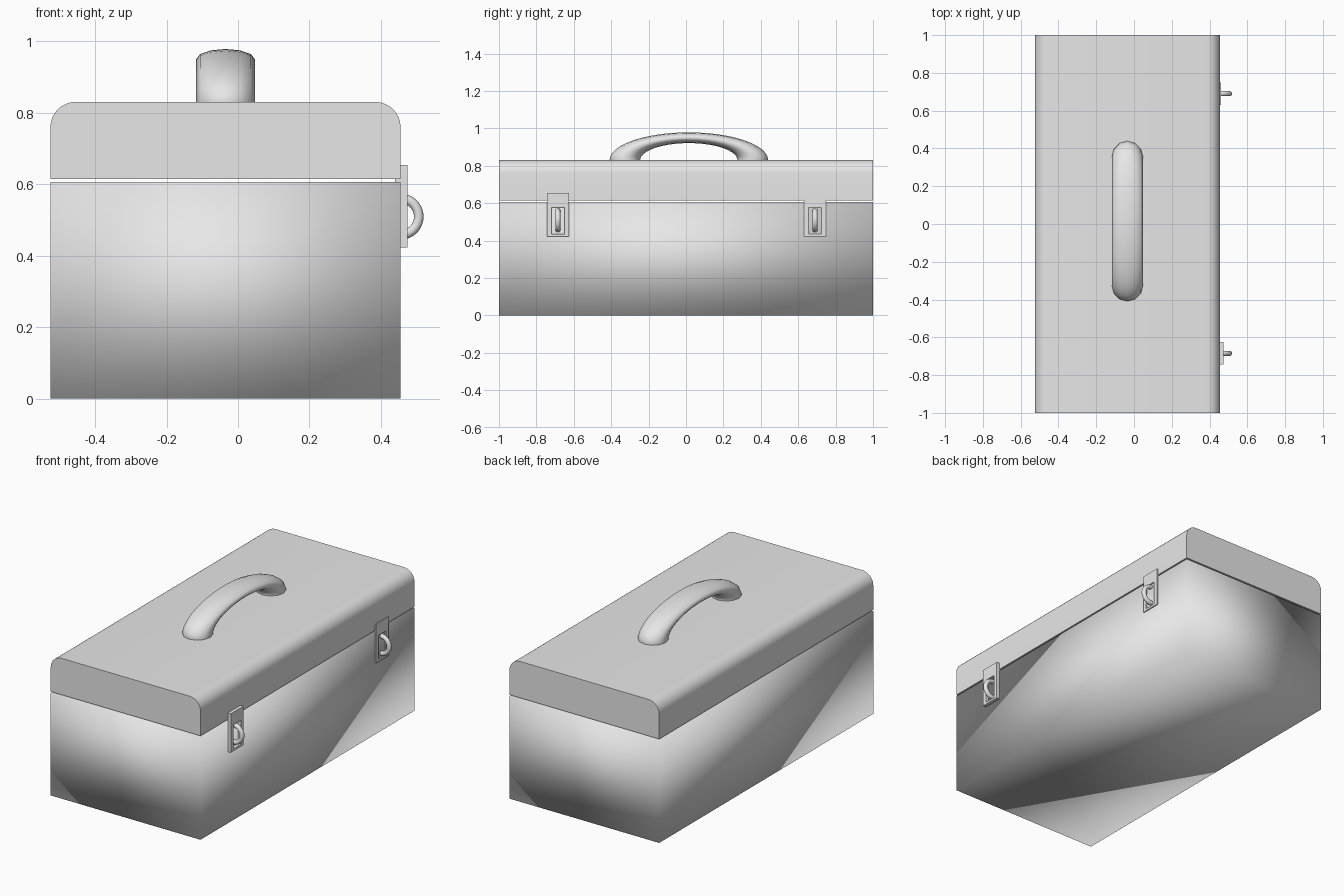
import bpy, bmesh, math
from mathutils import Matrix, Vector

cube = bpy.data.objects.get("Cube")
if cube:
    bpy.data.objects.remove(cube, do_unlink=True)

# Single plain metal colour
grey = bpy.data.materials.new("plain grey")
grey.use_nodes = True
grey.diffuse_color = (0.8, 0.8, 0.8, 1)
grey.node_tree.nodes["Principled BSDF"].inputs["Base Color"].default_value = (0.8, 0.8, 0.8, 1)


def add_object(name, bm):
    mesh = bpy.data.meshes.new(name)
    bm.to_mesh(mesh)
    bm.free()
    mesh.materials.append(grey)
    obj = bpy.data.objects.new(name, mesh)
    bpy.context.collection.objects.link(obj)
    bpy.ops.object.select_all(action="DESELECT")
    obj.select_set(True)
    bpy.context.view_layer.objects.active = obj
    return obj


def box(low, high):
    low, high = Vector(low), Vector(high)
    bm = bmesh.new()
    matrix = Matrix.Translation((low + high) / 2) @ Matrix.Diagonal((*(high - low), 1))
    bmesh.ops.create_cube(bm, size=1, matrix=matrix)
    return bm


def ring(name, centre, major, minor, segments, sides, squash=1):
    """Smooth ring standing in a plane; its axis is given by 'across'."""
    bpy.ops.mesh.primitive_torus_add(
        major_radius=major, minor_radius=minor,
        major_segments=segments, minor_segments=sides)
    obj = bpy.context.object
    obj.name = name
    obj.data.materials.append(grey)
    bpy.ops.object.shade_smooth()
    return obj, centre, squash


LEFT, RIGHT = -0.525, 0.455
MIDDLE = (LEFT + RIGHT) / 2
SEAM_LOW, SEAM_HIGH, TOP = 0.606, 0.614, 0.83

# Lower box, softly shaded across its corners
add_object("box_base", box((LEFT, -1, 0), (RIGHT, 1, SEAM_LOW)))
bpy.ops.object.shade_smooth()

# Lid with its two long upper edges rounded
bm = box((LEFT, -1, SEAM_HIGH), (RIGHT, 1, TOP))
long_edges = [e for e in bm.edges
              if all(v.co.z > TOP - 0.01 for v in e.verts)
              and abs(e.verts[0].co.y - e.verts[1].co.y) > 1]
bmesh.ops.bevel(bm, geom=long_edges, offset=0.07, segments=8, profile=0.5, affect="EDGES")
add_object("lid", bm)
bpy.ops.object.shade_smooth_by_angle(angle=math.radians(30))

# Flattened arch handle, its lower half buried in the lid
handle, _, _ = ring("handle", None, 0.342, 0.082, 48, 12)
handle.data.transform(Matrix.Translation((MIDDLE, 0.015, TOP))
                      @ Matrix.Diagonal((1, 1, 0.35, 1))
                      @ Matrix.Rotation(math.pi / 2, 4, "Y"))

# Latches: slotted plate with a pull ring through it
for side, y, face in (("front", -0.685, 0.475), ("back", 0.69, 0.461)):
    bm = box((0.44, y - 0.059, 0.423), (face, y + 0.059, 0.653))
    outer = max(bm.faces, key=lambda f: f.calc_center_median().x)
    bmesh.ops.inset_individual(bm, faces=[outer], thickness=0.034)
    # Size the slot, then sink it to just inside the box wall
    for v in outer.verts:
        v.co.z = 0.436 if v.co.z < 0.54 else 0.578
    slot = bmesh.ops.extrude_discrete_faces(bm, faces=[outer])["faces"][0]
    for v in slot.verts:
        v.co.x = 0.45
    add_object(side + "_latch_plate", bm)

    pull, _, _ = ring(side + "_latch_ring", None, 0.051, 0.0135, 32, 12)
    pull.data.transform(Matrix.Translation((RIGHT, y, 0.509))
                        @ Matrix.Rotation(math.pi / 2, 4, "X"))
